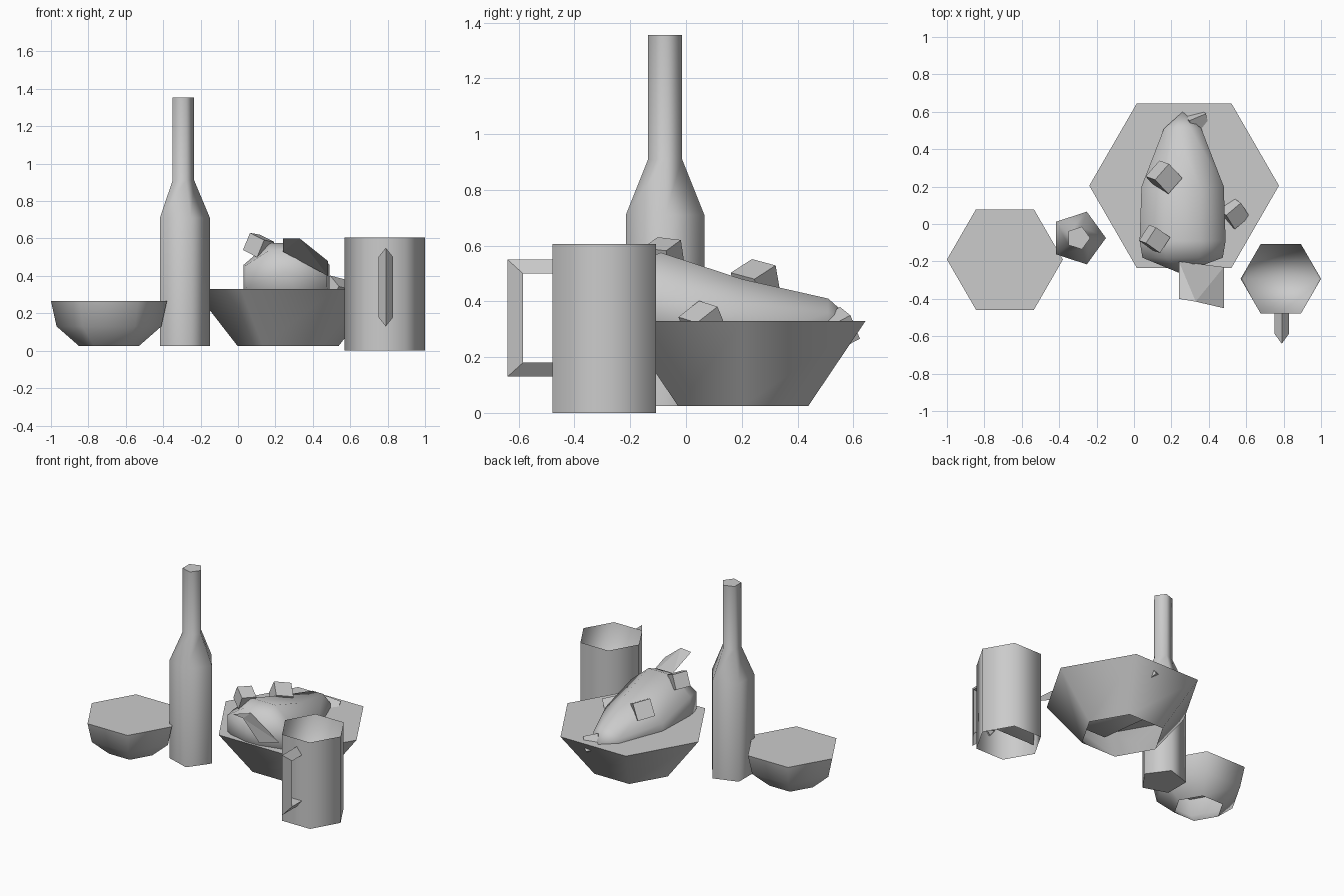
import bpy, math
from mathutils import Euler, Vector

if "Cube" in bpy.data.objects:
    bpy.data.objects.remove(bpy.data.objects["Cube"])

grey = bpy.data.materials.new("light_grey")
grey.diffuse_color = (0.6, 0.6, 0.6, 1)
grey.use_nodes = True
grey.node_tree.nodes["Principled BSDF"].inputs["Base Color"].default_value = grey.diffuse_color


def make(name, verts, faces, smooth=True):
    me = bpy.data.meshes.new(name)
    me.from_pydata([tuple(v) for v in verts], [], faces)
    me.materials.append(grey)
    ob = bpy.data.objects.new(name, me)
    bpy.context.collection.objects.link(ob)
    if smooth:
        bpy.ops.object.select_all(action='DESELECT')
        bpy.context.view_layer.objects.active = ob
        ob.select_set(True)
        bpy.ops.object.shade_smooth_by_angle(angle=math.radians(75))
    return ob


def ring_faces(n, rings):
    return [(r * n + i, r * n + (i + 1) % n, (r + 1) * n + (i + 1) % n, (r + 1) * n + i)
            for r in range(rings - 1) for i in range(n)]


def lathe(name, n, cx, cy, profile, top=True, bottom=False):
    """Turn a (radius, z) profile around a vertical axis with n sides."""
    verts = [(cx + r * math.cos(2 * math.pi * i / n), cy + r * math.sin(2 * math.pi * i / n), z)
             for r, z in profile for i in range(n)]
    faces = ring_faces(n, len(profile))
    if top:
        faces.append(tuple(range(len(verts) - n, len(verts))))
    if bottom:
        faces.append(tuple(reversed(range(n))))
    return make(name, verts, faces)


# Vessels
lathe("small_bowl", 6, -0.69, -0.19, [(0.16, 0.025), (0.28, 0.13), (0.31, 0.265)])
lathe("large_bowl", 6, 0.268, 0.205, [(0.27, 0.025), (0.507, 0.33)])
lathe("bottle", 5, -0.298, -0.075,
      [(0.148, 0.025), (0.148, 0.71), (0.064, 0.91), (0.064, 1.355)], bottom=True)
mx, my, mr = 0.785, -0.293, 0.215
lathe("mug_wall", 6, mx, my, [(mr, 0), (mr, 0.605)], top=False)

# Mug inside: wedge-shaped hollow running down to a line
rim = [(mx + mr * math.cos(math.pi * i / 3), my + mr * math.sin(math.pi * i / 3), 0.605)
       for i in range(6)]
low = [(mx + mr - 0.012, my, 0.06), (mx - mr + 0.012, my, 0.06)]
make("mug_inside", rim + low,
     [(1, 2, 7, 6), (0, 1, 6), (2, 3, 7), (4, 5, 6, 7), (3, 4, 7), (5, 0, 6)])

# Mug handle: triangular section swept along a squared loop
outer = [(-0.47, 0.55), (-0.64, 0.55), (-0.64, 0.13), (-0.47, 0.13)]
inner = [(-0.47, 0.5), (-0.585, 0.5), (-0.585, 0.18), (-0.47, 0.18)]
hv = []
for (oy, oz), (iy, iz) in zip(outer, inner):
    hv += [(0.79, oy, oz), (0.75, iy, iz), (0.83, iy, iz)]
make("mug_handle", hv, ring_faces(3, 4), smooth=False)

# Roast: eight-sided rings along y (y, half width, bottom, top)
rings = [(-0.18, 0.215, 0.26, 0.54), (-0.09, 0.23, 0.18, 0.575), (0.2, 0.22, 0.15, 0.48),
         (0.51, 0.10, 0.24, 0.41)]
verts = []
for y, w, b, t in rings:
    c, h = (b + t) / 2, (t - b) / 2
    for i in range(8):
        a = math.pi / 8 + i * math.pi / 4
        verts.append((0.26 + w * math.cos(a) / math.cos(math.pi / 8), y,
                      c + h * math.sin(a) / math.cos(math.pi / 8)))
faces = ring_faces(8, 4)
verts += [(0.25, -0.265, 0.42), (0.26, 0.6, 0.33)]
for i in range(8):
    j = (i + 1) % 8
    faces += [(32, j, i), (24 + i, 24 + j, 33)]
make("roast", verts, faces)

# Leaf sticking out at the front of the roast
make("leaf", [(0.24, -0.2, 0.53), (0.24, -0.4, 0.6), (0.33, -0.415, 0.6), (0.48, -0.45, 0.48),
              (0.48, -0.23, 0.40)], [(0, 1, 2), (0, 2, 4), (2, 3, 4)], smooth=False)

# Vegetable cubes
cubes = [((0.16, 0.25, 0.465), 0.115, (0.45, 0.2, 0.85)),
         ((0.11, -0.08, 0.56), 0.10, (0.4, 0.1, 1.0)),
         ((0.53, 0.06, 0.32), 0.105, (0.6, 0.2, 0.7)),
         ((0.33, 0.545, 0.30), 0.10, (0.5, 0.3, 0.4))]
for k, (pos, size, rot) in enumerate(cubes, 1):
    m = Euler(rot).to_matrix()
    vs = [Vector(pos) + m @ (Vector((x, y, z)) * size / 2)
          for x in (-1, 1) for y in (-1, 1) for z in (-1, 1)]
    make(f"vegetable_cube_{k}", vs,
         [(0, 1, 3, 2), (4, 6, 7, 5), (0, 4, 5, 1), (2, 3, 7, 6), (0, 2, 6, 4), (1, 5, 7, 3)],
         smooth=False)
